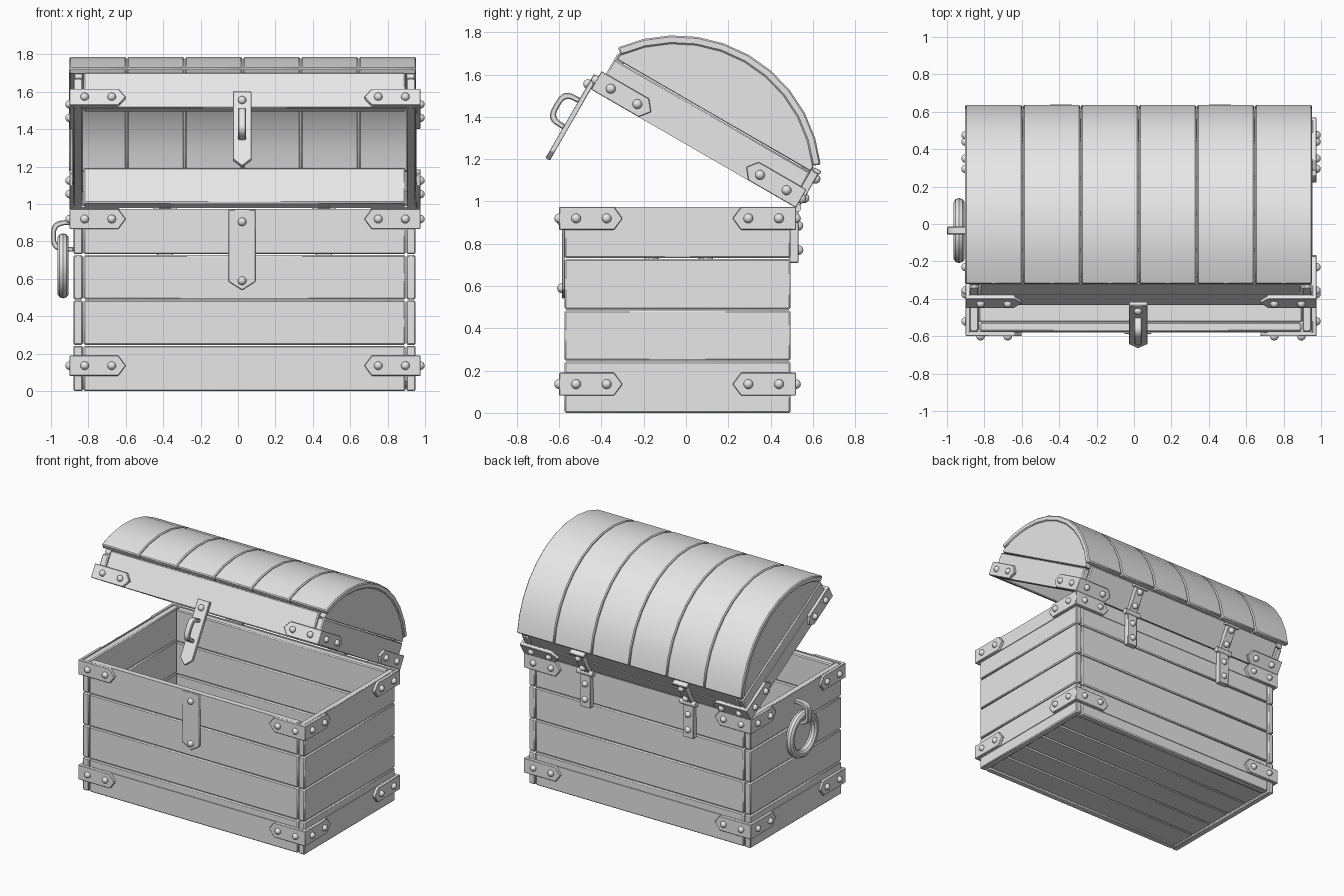
import bpy, bmesh, math
from mathutils import Matrix, Vector

cube = bpy.data.objects.get("Cube")
if cube:
    bpy.data.objects.remove(cube, do_unlink=True)

GREY = (0.8, 0.8, 0.8, 1.0)
mat = bpy.data.materials.new("plain_grey")
mat.use_nodes = True
mat.diffuse_color = GREY
mat.node_tree.nodes["Principled BSDF"].inputs["Base Color"].default_value = GREY

# Main extents of the timber (W) and of the metal fittings (F)
WX, WY = (-0.88, 0.95), (-0.575, 0.495)
FX, FY = (-0.90, 0.975), (-0.60, 0.52)
WALL, RIM, GAP, MID = 0.05, 0.97, 0.005, 0.022
BODY = Matrix.Identity(4)
# Lid parts are modelled closed, then swung open about the back top edge
LID = (Matrix.Translation((0, FY[1], RIM)) @ Matrix.Rotation(math.radians(-30), 4, 'X')
       @ Matrix.Translation((0, -FY[1], 0)))


def finish(name, bm, world=BODY, bevel=0.0):
    bmesh.ops.recalc_face_normals(bm, faces=bm.faces)
    me = bpy.data.meshes.new(name)
    bm.to_mesh(me)
    bm.free()
    me.materials.append(mat)
    me.polygons.foreach_set("use_smooth", [True] * len(me.polygons))
    me.set_sharp_from_angle(angle=math.radians(30))
    ob = bpy.data.objects.new(name, me)
    bpy.context.collection.objects.link(ob)
    ob.matrix_world = world
    if bevel:
        mod = ob.modifiers.new("edges", 'BEVEL')
        mod.width, mod.segments = bevel, 1
        mod.limit_method = 'ANGLE'
    return ob


def box(name, x, y, z, world=BODY, bevel=0.007):
    bm = bmesh.new()
    size = Matrix.Diagonal((x[1] - x[0], y[1] - y[0], z[1] - z[0], 1))
    centre = Matrix.Translation((sum(x) / 2, sum(y) / 2, sum(z) / 2))
    bmesh.ops.create_cube(bm, size=1, matrix=centre @ size)
    return finish(name, bm, world, bevel)


def frame(origin, along, up, out):
    m = Matrix((along, up, out)).transposed().to_4x4()
    m.translation = Vector(origin)
    return m


def prism(bm, outline, depth, place):
    """Extrude a flat outline from depth[0] to depth[1] along the placement's out axis."""
    face = bm.faces.new([bm.verts.new(place @ Vector((a, b, depth[0]))) for a, b in outline])
    ext = bmesh.ops.extrude_face_region(bm, geom=[face])["geom"]
    shift = place.to_3x3() @ Vector((0, 0, depth[1] - depth[0]))
    bmesh.ops.translate(bm, vec=shift, verts=[g for g in ext if isinstance(g, bmesh.types.BMVert)])


def fitting(name, outline, rivets, place, world=BODY, depth=(-0.022, 0)):
    bm = bmesh.new()
    prism(bm, outline, depth, place)
    finish(name, bm, world, 0.003)
    bm = bmesh.new()
    for a, b in rivets:
        at = place @ Matrix.Translation((a, b, depth[1]))
        bmesh.ops.create_uvsphere(bm, u_segments=12, v_segments=8, radius=0.023, matrix=at)
    finish(name + "_rivets", bm, world)


def staple(name, reach, half, width, place, world=BODY, thick=0.026):
    def bow(r, h):
        pts = [math.pi * i / 12 for i in range(13)]
        return [(r * math.sin(t) ** 0.55 if 0 < t < 3.14 else 0,
                 h * math.copysign(abs(math.cos(t)) ** 0.6, math.cos(t))) for t in pts]
    bm = bmesh.new()
    outline = bow(reach, half) + bow(reach - thick, half - thick)[::-1]
    prism(bm, outline, (-width / 2, width / 2), place)
    finish(name, bm, world, 0.005)


def walls(prefix, z, world, side_top=None):
    """Side boards run full depth; front and back boards sit between them."""
    zs = (z[0], side_top or z[1])
    inner = (WX[0] + WALL + GAP, WX[1] - WALL - GAP)
    box(prefix + "_right_board", (WX[0], WX[0] + WALL), WY, zs, world)
    box(prefix + "_left_board", (WX[1] - WALL, WX[1]), WY, zs, world)
    box(prefix + "_front_board", inner, (WY[0], WY[0] + WALL), z, world)
    box(prefix + "_back_board", inner, (WY[1] - WALL, WY[1]), z, world)


def iron_band(prefix, z0, world, h=0.108):
    """Thin strip round all four sides plus riveted plates wrapping the corners."""
    z, t = (z0, z0 + h), 0.005
    for side, i in (("right", 0), ("left", 1)):
        s = 2 * i - 1
        box(f"{prefix}_{side}_strip", sorted((WX[i], WX[i] + s * t)), WY, z, world, 0)
    for side, i in (("front", 0), ("back", 1)):
        s = 2 * i - 1
        box(f"{prefix}_{side}_strip", WX, sorted((WY[i], WY[i] + s * t)), z, world, 0)
    outline = [(0, 0), (0.26, 0), (0.3, h / 2), (0.26, h), (0, h)]
    rivets = [(0.08, h / 2), (0.225, h / 2)]
    for i, xn in enumerate(("right", "left")):
        for j, yn in enumerate(("front", "back")):
            sx, sy = 2 * i - 1, 2 * j - 1
            corner = (FX[i], FY[j], z0)
            name = f"{prefix}_{yn}_{xn}_plate"
            fitting(name, outline, rivets, frame(corner, (-sx, 0, 0), (0, 0, 1), (0, sy, 0)), world)
            fitting(name + "_side", outline, rivets,
                    frame(corner, (0, -sy, 0), (0, 0, 1), (sx, 0, 0)), world)


# Chest body: four rows of boards and a planked floor
ROW = RIM / 4
for r in range(4):
    walls(f"body_row_{r + 1}", (r * ROW + GAP * (r > 0), (r + 1) * ROW), BODY)
floor_y = (WY[0] + WALL, WY[1] - WALL)
step = (floor_y[1] - floor_y[0]) / 5
for k in range(5):
    y0 = floor_y[0] + k * step
    box(f"floor_plank_{k + 1}", (WX[0] + WALL, WX[1] - WALL), (y0, y0 + step - 0.004), (0.01, 0.06))
iron_band("lower_band", 0.082, BODY)
iron_band("upper_band", 0.866, BODY)

# Lid: low box, arched end panels and six curved staves
walls("lid", (0, 0.215), LID, 0.18)
iron_band("lid_band", 0, LID, 0.1)
ARC_Y, ARC_Z, R_OUT, R_IN = (FY[0] + FY[1]) / 2 + 0.005, -0.175, 0.69, 0.65


def arc(r, half_angle, n=10):
    angles = [half_angle * (2 * i / n - 1) for i in range(n + 1)]
    return [(ARC_Y + r * math.sin(a), ARC_Z + r * math.cos(a)) for a in angles]


lengthwise = frame((0, 0, 0), (0, 1, 0), (0, 0, 1), (1, 0, 0))
HALF = math.radians(53.5)
stave_w = (0.955 + 0.905) / 6
for k in range(6):
    bm = bmesh.new()
    x0 = -0.905 + k * stave_w
    prism(bm, arc(R_OUT, HALF) + arc(R_IN, HALF)[::-1], (x0 + 0.002, x0 + stave_w - 0.002), lengthwise)
    finish(f"lid_stave_{k + 1}", bm, LID, 0.007)
for side, x0 in (("right", WX[0] + 0.005), ("left", WX[1] - WALL)):
    bm = bmesh.new()
    panel = arc(R_IN + 0.004, math.radians(54))
    panel += [(panel[-1][0], 0.184), (panel[0][0], 0.184)]
    prism(bm, panel, (x0, x0 + WALL - 0.005), lengthwise)
    finish(f"lid_{side}_end_panel", bm, LID, 0.004)

# Hinges on the back
for side, x in (("right", -0.39), ("left", 0.46)):
    back = frame((x, FY[1], 0), (1, 0, 0), (0, 0, 1), (0, 1, 0))
    w = 0.042
    fitting(f"{side}_hinge_lower_strap", [(-w, 0.71), (w, 0.71), (w, RIM), (-w, RIM)],
            [(0, 0.77), (0, 0.885)], back, BODY, (-0.03, 0.012))
    w = 0.035
    fitting(f"{side}_hinge_upper_strap", [(-w, 0), (w, 0), (w, 0.2), (-w, 0.2)],
            [(0, 0.06), (0, 0.165)], back, LID, (-0.03, 0.012))
    box(f"{side}_hinge_cap", (x - 0.06, x + 0.06), (FY[1] - 0.02, FY[1] + 0.018), (0.19, 0.21), LID, 0.003)
    bm = bmesh.new()
    turn = Matrix.Translation((x, FY[1] + 0.005, RIM)) @ Matrix.Rotation(math.pi / 2, 4, 'Y')
    bmesh.ops.create_cone(bm, cap_ends=True, segments=12, radius1=0.02, radius2=0.02, depth=0.13, matrix=turn)
    finish(f"{side}_hinge_knuckle", bm)

# Latch: pointed plate on the body, hanging hasp with a staple on the lid
front = frame((MID, WY[0], 0), (1, 0, 0), (0, 0, 1), (0, -1, 0))
w = 0.072
fitting("latch_plate", [(-w, RIM), (-w, 0.585), (0, 0.54), (w, 0.585), (w, RIM)],
        [(0, 0.59), (0, 0.905)], front, BODY, (0, 0.012))
w = 0.05
hasp = frame((MID, FY[0], 0), (1, 0, 0), (0, 0, 1), (0, -1, 0))
fitting("latch_hasp", [(-w, 0.07), (-w, -0.345), (0, -0.39), (w, -0.345), (w, 0.07)],
        [(0, 0.015)], hasp, LID, (0, 0.024))
staple("hasp_staple", 0.095, 0.085, 0.042,
       frame((MID, FY[0] - 0.02, -0.145), (0, -1, 0), (0, 0, 1), (1, 0, 0)), LID)

# Ring handle on the right side
RING_Y = -0.035
staple("ring_staple", 0.12, 0.085, 0.042,
       frame((WX[0], RING_Y, 0.83), (-1, 0, 0), (0, 0, 1), (0, 1, 0)))
bm = bmesh.new()
N, M = 32, 10
loops = []
for i in range(N):
    a = 2 * math.pi * i / N
    radii = [(0.143 + 0.031 * math.cos(2 * math.pi * j / M), 0.031 * math.sin(2 * math.pi * j / M)) for j in range(M)]
    loops.append([bm.verts.new((-0.935 + d, RING_Y + r * math.cos(a), 0.67 + r * math.sin(a))) for r, d in radii])
for i in range(N):
    p, q = loops[i], loops[(i + 1) % N]
    for j in range(M):
        k = (j + 1) % M
        bm.faces.new((p[j], p[k], q[k], q[j]))
finish("ring_handle", bm)
